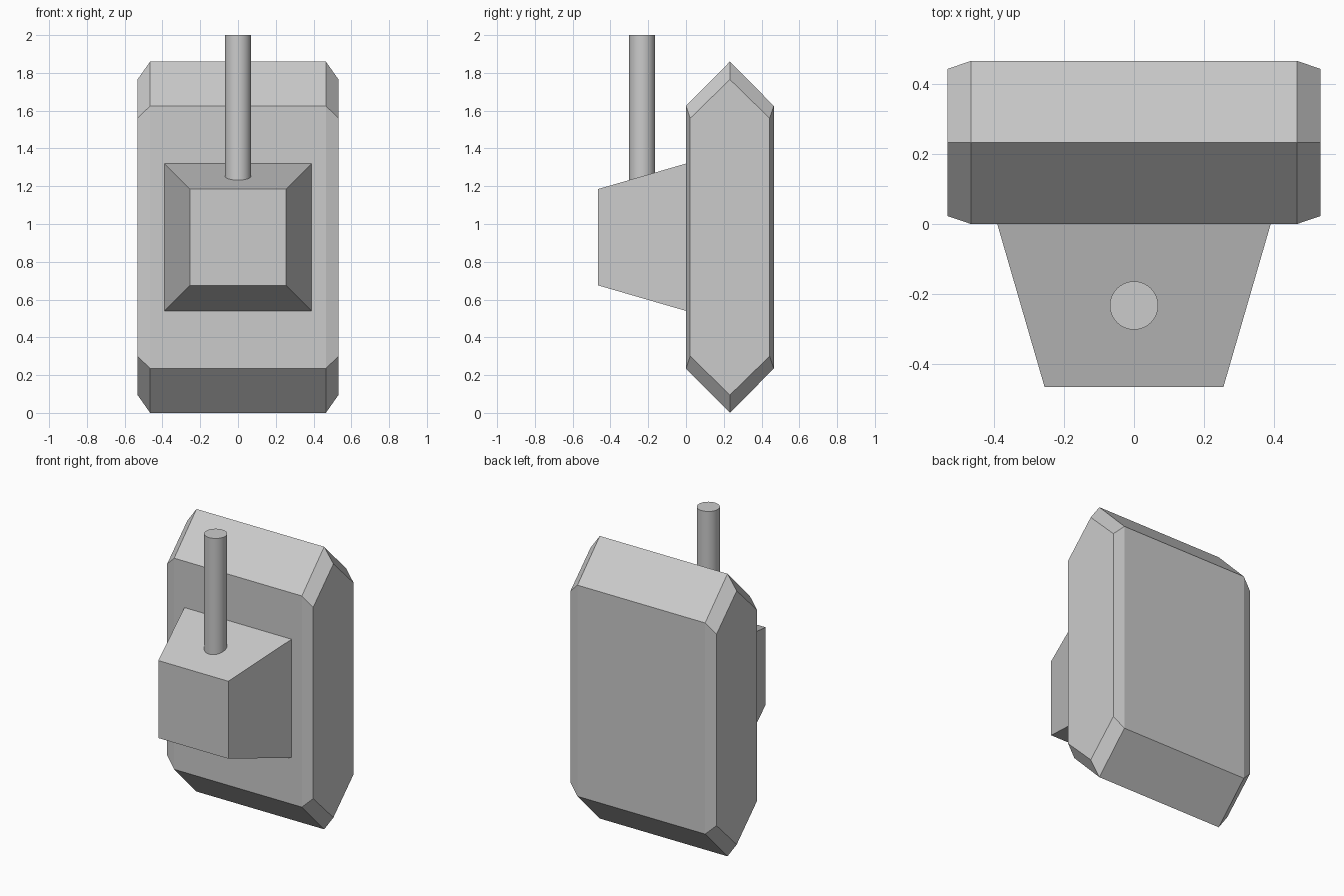
import bpy

if "Cube" in bpy.data.objects:
    bpy.data.objects.remove(bpy.data.objects["Cube"])


def loft(name, rings):
    """Skin a list of equal-length point rings and cap both ends."""
    n = len(rings[0])
    verts = [p for ring in rings for p in ring]
    faces = [tuple(range(n))[::-1], tuple(range(len(verts) - n, len(verts)))]
    for r in range(len(rings) - 1):
        a, b = r * n, (r + 1) * n
        faces += [(a + i, a + (i + 1) % n, b + (i + 1) % n, b + i) for i in range(n)]
    mesh = bpy.data.meshes.new(name)
    mesh.from_pydata(verts, [], faces)
    obj = bpy.data.objects.new(name, mesh)
    bpy.context.collection.objects.link(obj)
    return obj


def hexagon(x, half_depth, shoulder, tip):
    """Pointed slab profile in the yz plane, centred on the body."""
    cy, cz = 0.2325, 0.93
    pts = [(-half_depth, -shoulder), (0, -tip), (half_depth, -shoulder),
           (half_depth, shoulder), (0, tip), (-half_depth, shoulder)]
    return [(x, cy + y, cz + z) for y, z in pts]


def square(y, half):
    return [(x * half, y, 0.93 + z * half)
            for x, z in ((-1, -1), (1, -1), (1, 1), (-1, 1))]


# Main body: pointed slab with bevelled ends
full, end = (0.2325, 0.695, 0.93), (0.21, 0.63, 0.835)
loft("body", [hexagon(-0.532, *end), hexagon(-0.465, *full),
              hexagon(0.465, *full), hexagon(0.532, *end)])

# Tapered block on the front
loft("front_block", [square(-0.465, 0.255), square(0.0, 0.39)][::1])

# Upright rod rising from the block
bpy.ops.mesh.primitive_cylinder_add(vertices=32, radius=0.069, depth=0.82,
                                    location=(0, -0.2325, 1.59))
rod = bpy.context.object
rod.name = "rod"
bpy.ops.object.shade_smooth_by_angle()

# Make all normals face outward
for obj in bpy.data.objects:
    bpy.context.view_layer.objects.active = obj
    bpy.ops.object.mode_set(mode='EDIT')
    bpy.ops.mesh.select_all(action='SELECT')
    bpy.ops.mesh.normals_make_consistent(inside=False)
    bpy.ops.object.mode_set(mode='OBJECT')
